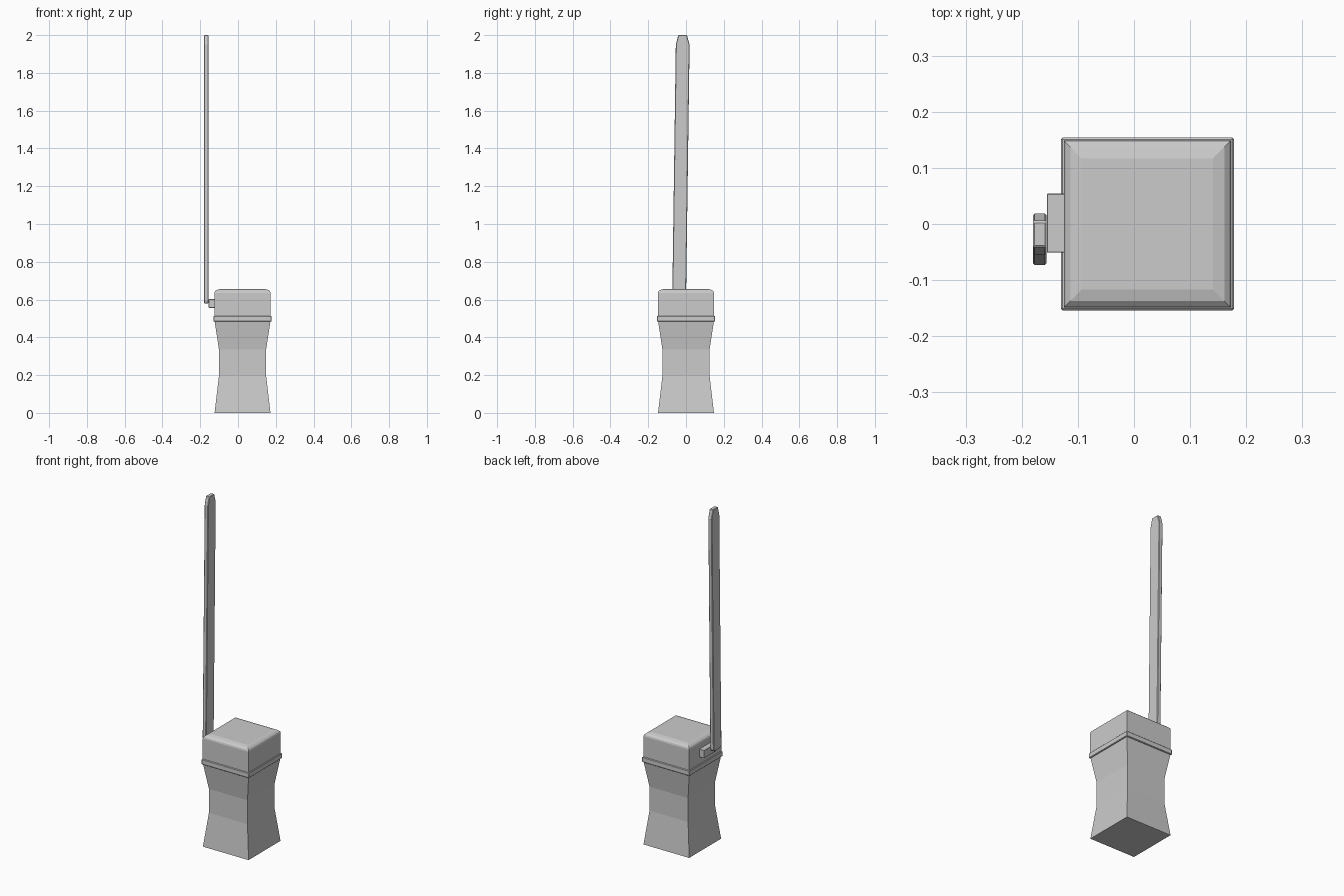
import bpy, bmesh

if "Cube" in bpy.data.objects:
    bpy.data.objects.remove(bpy.data.objects["Cube"])

CX = 0.024  # centre of the square post


def finish(name, bm, bevel=0.0):
    bmesh.ops.recalc_face_normals(bm, faces=bm.faces)
    me = bpy.data.meshes.new(name)
    bm.to_mesh(me)
    bm.free()
    ob = bpy.data.objects.new(name, me)
    bpy.context.collection.objects.link(ob)
    if bevel:
        mod = ob.modifiers.new("bevel", 'BEVEL')
        mod.width = bevel
        mod.segments = 1
    return ob


def square_stack(name, profile, bevel=0.0):
    """Square rings (half width, z) joined into a closed solid."""
    bm = bmesh.new()
    rings = [[bm.verts.new((CX + sx * h, sy * h, z))
              for sx, sy in ((-1, -1), (1, -1), (1, 1), (-1, 1))]
             for h, z in profile]
    for a, b in zip(rings, rings[1:]):
        for i in range(4):
            j = (i + 1) % 4
            bm.faces.new((a[i], a[j], b[j], b[i]))
    bm.faces.new(rings[0][::-1])
    bm.faces.new(rings[-1])
    return finish(name, bm, bevel)


def side_plate(name, outline, x0, x1, bevel=0.0):
    """Extrude a (y, z) outline from x0 to x1."""
    bm = bmesh.new()
    face = bm.faces.new([bm.verts.new((x0, y, z)) for y, z in outline])
    ext = bmesh.ops.extrude_face_region(bm, geom=[face])
    moved = [v for v in ext["geom"] if isinstance(v, bmesh.types.BMVert)]
    bmesh.ops.translate(bm, verts=moved, vec=(x1 - x0, 0, 0))
    return finish(name, bm, bevel)


# Waisted post
square_stack("post", [(0.148, 0), (0.125, 0.196), (0.125, 0.336), (0.148, 0.487)])

# Collar around the post
square_stack("collar", [(0.154, 0.483), (0.154, 0.514)], 0.003)

# Head with softened top rim
square_stack("head", [(0.1487, 0.51), (0.1487, 0.634), (0.146, 0.643),
                      (0.137, 0.651), (0.117, 0.656)])

# Pivot block on the side of the head
side_plate("pivot_block", [(-0.051, 0.556), (0.054, 0.556),
                           (0.054, 0.602), (-0.051, 0.602)], -0.155, -0.12, 0.001)

# Slightly leaning barrier arm with chamfered tip
side_plate("barrier_arm", [(-0.066, 0.580), (-0.006, 0.579), (0.0, 0.592),
                           (0.019, 1.95), (0.005, 2.0), (-0.041, 2.0),
                           (-0.054, 1.95), (-0.073, 0.592)], -0.18, -0.156, 0.003)
